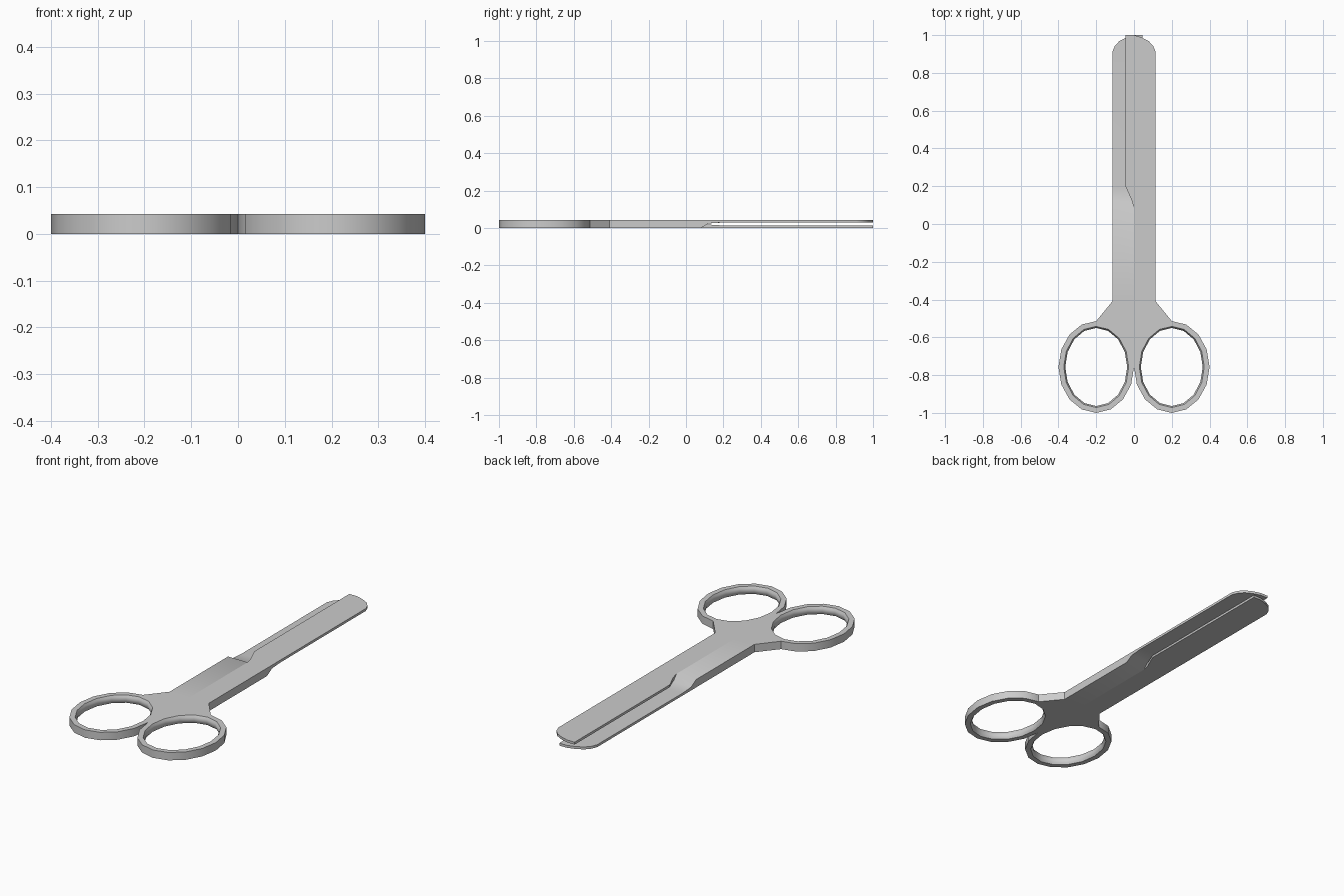
import bpy, bmesh, math

if "Cube" in bpy.data.objects:
    bpy.data.objects.remove(bpy.data.objects["Cube"], do_unlink=True)

H = 0.042                     # full thickness
BLADE = 0.029                 # underside height of the upper blade
CX, CY, RX, RY = 0.2, -0.757, 0.2, 0.243
SIDES = 16

steel = bpy.data.materials.new("steel_grey")
steel.use_nodes = True
colour = (0.6, 0.6, 0.6, 1)
steel.diffuse_color = colour
steel.node_tree.nodes["Principled BSDF"].inputs["Base Color"].default_value = colour


def oval(angle, rx=RX, ry=RY):
    return CX + rx * math.cos(angle), CY + ry * math.sin(angle)


def finish(name, bm, turned):
    """Turn the part over about the long axis if asked, then make the object."""
    if turned:
        for v in bm.verts:
            v.co.x, v.co.z = -v.co.x, H - v.co.z
    bmesh.ops.remove_doubles(bm, verts=bm.verts, dist=0.0001)
    bmesh.ops.recalc_face_normals(bm, faces=bm.faces)
    mesh = bpy.data.meshes.new(name)
    bm.to_mesh(mesh)
    bm.free()
    mesh.materials.append(steel)
    ob = bpy.data.objects.new(name, mesh)
    bpy.context.collection.objects.link(ob)
    bpy.ops.object.select_all(action="DESELECT")
    ob.select_set(True)
    bpy.context.view_layer.objects.active = ob
    bpy.ops.object.shade_smooth_by_angle(angle=math.radians(32))


def loft(bm, loops, closed):
    """Skin a list of equally long closed vertex loops."""
    rows = [[bm.verts.new(p) for p in loop] for loop in loops]
    pairs = list(zip(rows, rows[1:]))
    if closed:
        pairs.append((rows[-1], rows[0]))
    for a, b in pairs:
        n = len(a)
        for i in range(n):
            bm.faces.new((a[i], a[(i + 1) % n], b[(i + 1) % n], b[i]))
    return rows


def finger_loop(name, turned):
    # Flat outer wall, gently bulging inner wall
    section = [(0, 0), (0, H), (0.028, H), (0.034, H * 0.75),
               (0.036, H / 2), (0.034, H * 0.25), (0.028, 0)]
    bm = bmesh.new()
    loops = []
    for i in range(SIDES):
        a = 2 * math.pi * i / SIDES
        loops.append([(*oval(a, RX - d, RY - d), z) for d, z in section])
    loft(bm, loops, True)
    finish(name, bm, turned)


def blade(name, turned):
    # Stations: inner x, inner y, outer x, outer y, underside height
    stations = []
    for k, inner_y in enumerate((-0.757, -0.67, -0.59, -0.53, -0.47)):
        x, y = oval(math.pi - k * 2 * math.pi / SIDES)
        stations.append((0, inner_y, x + 0.0005 * (k == 0), y, 0))
    stations += [
        (0, -0.41, 0.115, -0.41, 0),
        (0, 0.08, 0.115, 0.08, 0),
        (-0.01, 0.12, 0.115, 0.12, 0.024),
        (-0.045, 0.2, 0.115, 0.19, BLADE),
        (-0.045, 0.91, 0.115, 0.91, BLADE),
        (-0.045, 0.945, 0.102, 0.942, BLADE),
        (-0.045, 0.97, 0.078, 0.968, BLADE),
        (-0.045, 0.985, 0.042, 0.987, BLADE),
        (-0.045, 1.0, 0, 1.0, BLADE),
    ]
    bm = bmesh.new()
    rows = loft(bm, [[(xi, yi, zb), (xo, yo, zb), (xo, yo, H), (xi, yi, H)]
                     for xi, yi, xo, yo, zb in stations], False)
    for end in (rows[0], rows[-1]):
        bm.faces.new(end)
    finish(name, bm, turned)


for side, turned in (("left", False), ("right", True)):
    finger_loop(side + "_finger_loop", turned)
    blade(side + "_blade", turned)
